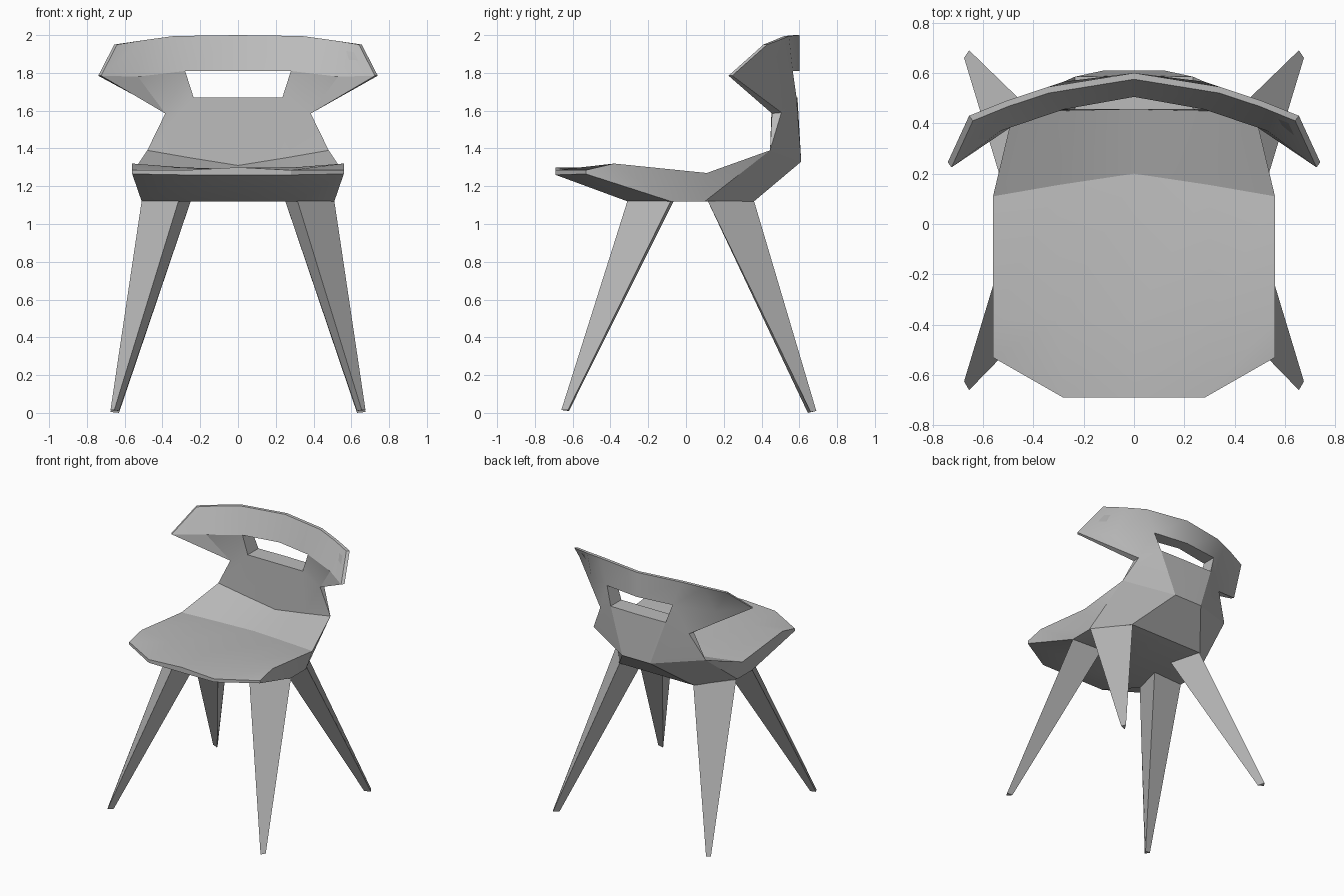
import bpy
import bmesh
from math import radians
from mathutils import Vector

default_cube = bpy.data.objects.get("Cube")
if default_cube:
    bpy.data.objects.remove(default_cube, do_unlink=True)

grey = bpy.data.materials.new("plain_grey")
grey.use_nodes = True
grey.diffuse_color = (0.5, 0.5, 0.5, 1)
grey.node_tree.nodes["Principled BSDF"].inputs["Base Color"].default_value = grey.diffuse_color


def add_face(bm, points, mirror=True):
    """Add a face, and its mirror image across x = 0."""
    bm.faces.new([bm.verts.new(p) for p in points])
    if mirror:
        bm.faces.new([bm.verts.new((-x, y, z)) for x, y, z in reversed(points)])


def add_strip(bm, row_a, row_b):
    """Join two rows of points with a band of faces."""
    for i in range(len(row_a) - 1):
        corners = [row_a[i], row_a[i + 1], row_b[i + 1], row_b[i]]
        add_face(bm, list(dict.fromkeys(corners)))


def finish(bm, name, angle):
    """Weld the faces into a solid object with sharp creases."""
    bmesh.ops.remove_doubles(bm, verts=bm.verts, dist=0.0005)
    bmesh.ops.recalc_face_normals(bm, faces=bm.faces)
    mesh = bpy.data.meshes.new(name)
    bm.to_mesh(mesh)
    bm.free()
    mesh.materials.append(grey)
    obj = bpy.data.objects.new(name, mesh)
    bpy.context.collection.objects.link(obj)
    bpy.ops.object.select_all(action="DESELECT")
    obj.select_set(True)
    bpy.context.view_layer.objects.active = obj
    bpy.ops.object.shade_smooth_by_angle(angle=radians(angle))
    return obj


# Half profiles of the shell, each running from the centre line to the edge
hip = (0.48, 0.445, 1.39)

# Sitting side: seat front, crown, dip, crease, then the back panel
seat_front = [(0, -0.69, 1.3), (0.28, -0.69, 1.285), (0.56, -0.53, 1.285)]
seat_crown = [(0, -0.38, 1.29), (0.3, -0.38, 1.3), (0.56, -0.38, 1.32)]
seat_dip = [(0, 0.2, 1.24), (0.3, 0.155, 1.255), (0.56, 0.11, 1.27)]
seat_crease = [(0, 0.455, 1.31), (0.25, 0.45, 1.35), hip]
panel_top = [(0, 0.455, 1.67), (0.235, 0.455, 1.67), (0.385, 0.455, 1.585)]
band_low = [(0, 0.505, 1.81), (0.28, 0.455, 1.81), (0.53, 0.37, 1.78), (0.725, 0.225, 1.785)]
band_high = [(0, 0.575, 2), (0.34, 0.52, 1.995), (0.5, 0.467, 1.973), (0.64, 0.41, 1.95)]

# Outer side: top of the back down to the underside and the front lip
back_high = [(0, 0.6, 2), (0.34, 0.545, 1.995), (0.5, 0.492, 1.973), (0.655, 0.43, 1.95)]
back_low = [(0, 0.6, 1.81), (0.28, 0.565, 1.81), (0.53, 0.405, 1.765), (0.74, 0.245, 1.785)]
back_waist = [(0, 0.59, 1.67), (0.235, 0.585, 1.67), (0.38, 0.505, 1.59)]
back_ridge = [(0, 0.61, 1.33), (0.12, 0.61, 1.33), hip]
base_rear = [(0, 0.36, 1.12), (0.32, 0.36, 1.12), (0.51, 0.1, 1.12)]
base_front = [(0, -0.31, 1.12), (0.31, -0.31, 1.12), (0.51, -0.08, 1.12)]
lip = [(0, -0.69, 1.26), (0.28, -0.69, 1.26), (0.56, -0.53, 1.265)]

shell = bmesh.new()
inner_rows = [seat_front, seat_crown, seat_dip, seat_crease, panel_top]
outer_rows = [back_waist, back_ridge, base_rear, base_front, lip, seat_front]
for rows in (inner_rows, outer_rows, [band_low, band_high, back_high, back_low]):
    for row_a, row_b in zip(rows, rows[1:]):
        add_strip(shell, row_a, row_b)

# Flared wings where the neck meets the band, inside and outside
for neck_row, band in ((panel_top, band_low), (back_waist, back_low)):
    slot_corner, neck = neck_row[1:]
    post, wing, tip = band[1:]
    for face in ((slot_corner, neck, post), (post, neck, wing), (wing, neck, tip)):
        add_face(shell, face)

# Walls of the hand slot
add_strip(shell,
          panel_top[:2] + [band_low[1], band_low[0]],
          back_waist[:2] + [back_low[1], back_low[0]])

# Outer rims of the neck and wings
add_strip(shell,
          [hip, panel_top[2], band_low[3], band_high[3]],
          [hip, back_waist[2], back_low[3], back_high[3]])

# Bevelled sides of the seat
add_face(shell, (seat_front[2], lip[2], seat_crown[2]))
add_face(shell, (lip[2], base_front[2], seat_crown[2]))
add_face(shell, (seat_crown[2], base_front[2], base_rear[2], seat_dip[2]))
add_face(shell, (seat_dip[2], base_rear[2], hip))
finish(shell, "seat_shell", 22)


def add_leg(name, side, top, foot):
    """Three-sided leg tapering from the seat base to a small foot."""
    bm = bmesh.new()
    upper = [Vector((side * x, y, 1.122)) for x, y in top]
    lower = [Vector((side * x, y, z)) for x, y, z in foot]
    for i in range(3):
        j = (i + 1) % 3
        add_face(bm, (upper[i], upper[j], lower[j], lower[i]), mirror=False)
    add_face(bm, upper, mirror=False)
    add_face(bm, lower, mirror=False)
    finish(bm, name, 10)


# Splayed legs: outer, end and inner corners
front_top = [(0.51, -0.08), (0.315, -0.31), (0.25, -0.065)]
front_foot = [(0.675, -0.625, 0.015), (0.655, -0.66, 0.015), (0.63, -0.62, 0.01)]
rear_top = [(0.51, 0.115), (0.315, 0.36), (0.25, 0.115)]
rear_foot = [(0.675, 0.66, 0.005), (0.655, 0.69, 0.01), (0.63, 0.645, 0)]
for side, label in ((1, "left"), (-1, "right")):
    add_leg("front_leg_" + label, side, front_top, front_foot)
    add_leg("rear_leg_" + label, side, rear_top, rear_foot)
